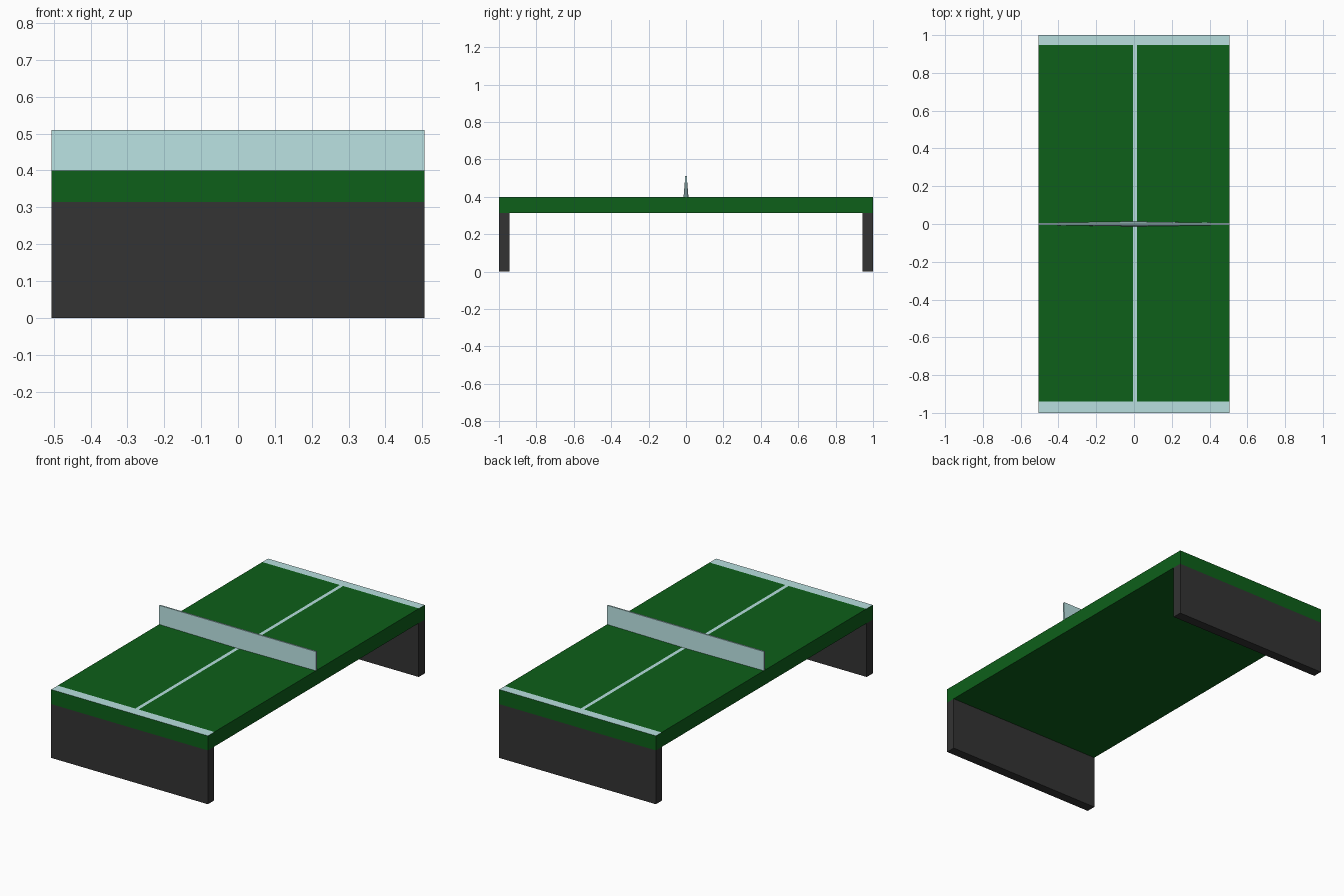
import bpy, bmesh
from mathutils import Vector

if "Cube" in bpy.data.objects:
    bpy.data.objects.remove(bpy.data.objects["Cube"])

W = 0.506          # half width
TOP, UNDER = 0.399, 0.314


def material(name, rgb):
    m = bpy.data.materials.new(name)
    m.diffuse_color = (*rgb, 1)
    m.use_nodes = True
    m.node_tree.nodes["Principled BSDF"].inputs["Base Color"].default_value = m.diffuse_color
    return m


green = material("green", (0.004, 0.115, 0.010))
dark = material("dark_grey", (0.033, 0.033, 0.033))
pale = material("pale_blue", (0.48, 0.74, 0.74))


def make(name, bm, *mats):
    bmesh.ops.recalc_face_normals(bm, faces=bm.faces)
    me = bpy.data.meshes.new(name)
    bm.to_mesh(me)
    bm.free()
    for m in mats:
        me.materials.append(m)
    ob = bpy.data.objects.new(name, me)
    bpy.context.collection.objects.link(ob)
    return ob


def box(lo, hi):
    bm = bmesh.new()
    bmesh.ops.create_cube(bm, size=1)
    lo, hi = Vector(lo), Vector(hi)
    for v in bm.verts:
        v.co = (lo + hi) / 2 + v.co * (hi - lo)
    return bm


# Table top: slab cut along the painted lines, which are coloured faces
END_BACK, END_FRONT = 0.947, -0.94
LINE = (-0.005, 0.016)
bm = box((-W, -1, UNDER), (W, 1, TOP))
cuts = [((0, y, 0), (0, 1, 0)) for y in (END_FRONT, END_BACK)]
cuts += [((x, 0, 0), (1, 0, 0)) for x in LINE]
for co, no in cuts:
    bmesh.ops.bisect_plane(bm, geom=bm.verts[:] + bm.edges[:] + bm.faces[:],
                           plane_co=co, plane_no=no)
bm.normal_update()
for f in bm.faces:
    c = f.calc_center_median()
    end = c.y > END_BACK or c.y < END_FRONT
    if f.normal.z > 0.5 and (end or LINE[0] < c.x < LINE[1]):
        f.material_index = 1
make("table_top", bm, green, pale)

# Full-width panel legs at both ends
for name, y0, y1 in (("front_leg", -1, -0.944), ("back_leg", 0.944, 1)):
    make(name, box((-W, y0, 0), (W, y1, UNDER)), dark)

# Net: thin straight top edge, base swelling slightly towards the middle
bm = bmesh.new()
rings = []
for x, base in ((-W, 0.005), (0, 0.013), (W, 0.005)):
    rings.append([bm.verts.new(p) for p in (
        (x, -base, TOP), (x, base, TOP), (x, 0.004, 0.51), (x, -0.004, 0.51))])
for a, b in zip(rings, rings[1:]):
    for i in range(4):
        j = (i + 1) % 4
        bm.faces.new((a[i], a[j], b[j], b[i]))
bm.faces.new(rings[0])
bm.faces.new(rings[-1])
make("net", bm, pale)
